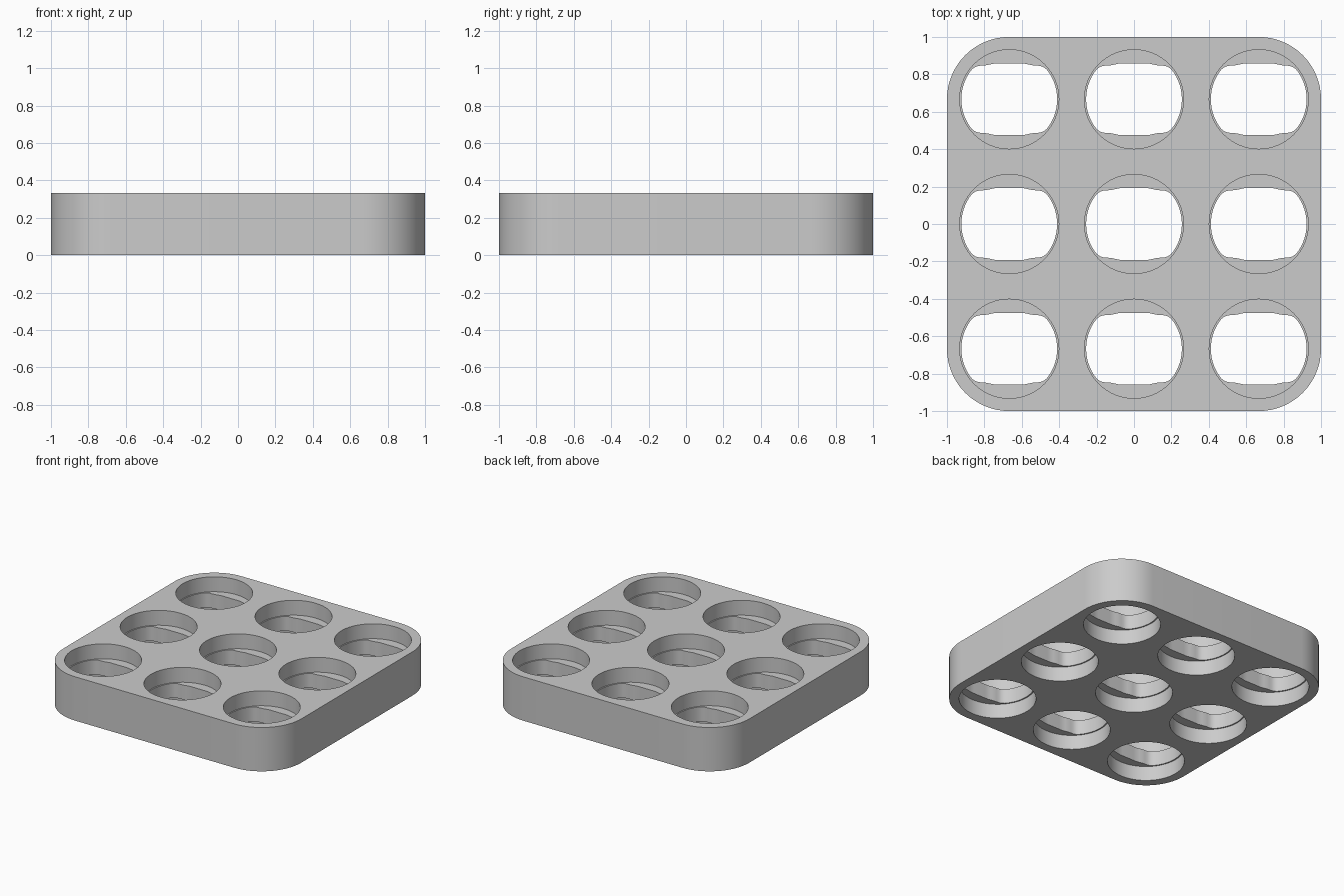
import bpy, bmesh
from math import cos, sin, pi, radians

cube = bpy.data.objects.get("Cube")
if cube:
    bpy.data.objects.remove(cube, do_unlink=True)

HEIGHT = 0.333
PITCH = 0.667
CORNER = 0.333
LEDGE_LOW, LEDGE_HIGH = 0.11, 0.22
SEGMENTS = 64

grey = bpy.data.materials.new("plain grey")
grey.use_nodes = True
colour = (0.6, 0.6, 0.6, 1)
grey.diffuse_color = colour
grey.node_tree.nodes["Principled BSDF"].inputs["Base Color"].default_value = colour


def outline():
    """Square with rounded corners."""
    points = []
    steps = 16
    for quarter, (sx, sy) in enumerate([(1, 1), (-1, 1), (-1, -1), (1, -1)]):
        for i in range(steps + 1):
            a = (quarter + i / steps) * pi / 2
            points.append((sx * (1 - CORNER) + CORNER * cos(a),
                           sy * (1 - CORNER) + CORNER * sin(a)))
    return points


def circle(radius):
    return [(radius * cos(2 * pi * i / SEGMENTS), radius * sin(2 * pi * i / SEGMENTS))
            for i in range(SEGMENTS)]


def opening():
    """Round opening with flattened, slightly bulged front and back edges."""
    points = []
    for x, y in circle(0.256):
        limit = 0.18 + 0.012 * max(0, min(1, (0.13 - abs(x)) / 0.055))
        blend = max(0, 0.03 - abs(abs(y) - limit)) / 0.03
        depth = min(abs(y), limit) - blend * blend * 0.0075
        points.append((x, max(depth, 0) * (1 if y >= 0 else -1)))
    return points


bm = bmesh.new()


def ring(points, z, cx=0, cy=0):
    verts = [bm.verts.new((x + cx, y + cy, z)) for x, y in points]
    edges = [bm.edges.new((verts[i - 1], verts[i])) for i in range(len(verts))]
    return verts, edges


def wall(a, b):
    for i in range(len(a)):
        bm.faces.new((a[i - 1], a[i], b[i], b[i - 1]))


# Outer side wall
bottom, bottom_edges = ring(outline(), 0)
top, top_edges = ring(outline(), HEIGHT)
wall(bottom, top)

# Nine stepped holes: recess above, ledge in the middle, recess below
bore = circle(0.265)
throat = opening()
for row in (-1, 0, 1):
    for column in (-1, 0, 1):
        profile = [(bore, 0), (bore, LEDGE_LOW), (throat, LEDGE_LOW),
                   (throat, LEDGE_HIGH), (bore, LEDGE_HIGH), (bore, HEIGHT)]
        rings = [ring(p, z, column * PITCH, row * PITCH) for p, z in profile]
        for lower, upper in zip(rings, rings[1:]):
            wall(lower[0], upper[0])
        bottom_edges += rings[0][1]
        top_edges += rings[-1][1]

# Flat top and bottom around the holes
for edges in (bottom_edges, top_edges):
    bmesh.ops.triangle_fill(bm, use_beauty=True, use_dissolve=False, edges=edges)
bmesh.ops.recalc_face_normals(bm, faces=bm.faces[:])

mesh = bpy.data.meshes.new("holder_block")
bm.to_mesh(mesh)
bm.free()
mesh.materials.append(grey)
block = bpy.data.objects.new("holder_block", mesh)
bpy.context.collection.objects.link(block)

bpy.ops.object.select_all(action='DESELECT')
block.select_set(True)
bpy.context.view_layer.objects.active = block
bpy.ops.object.shade_smooth_by_angle(angle=radians(30))
